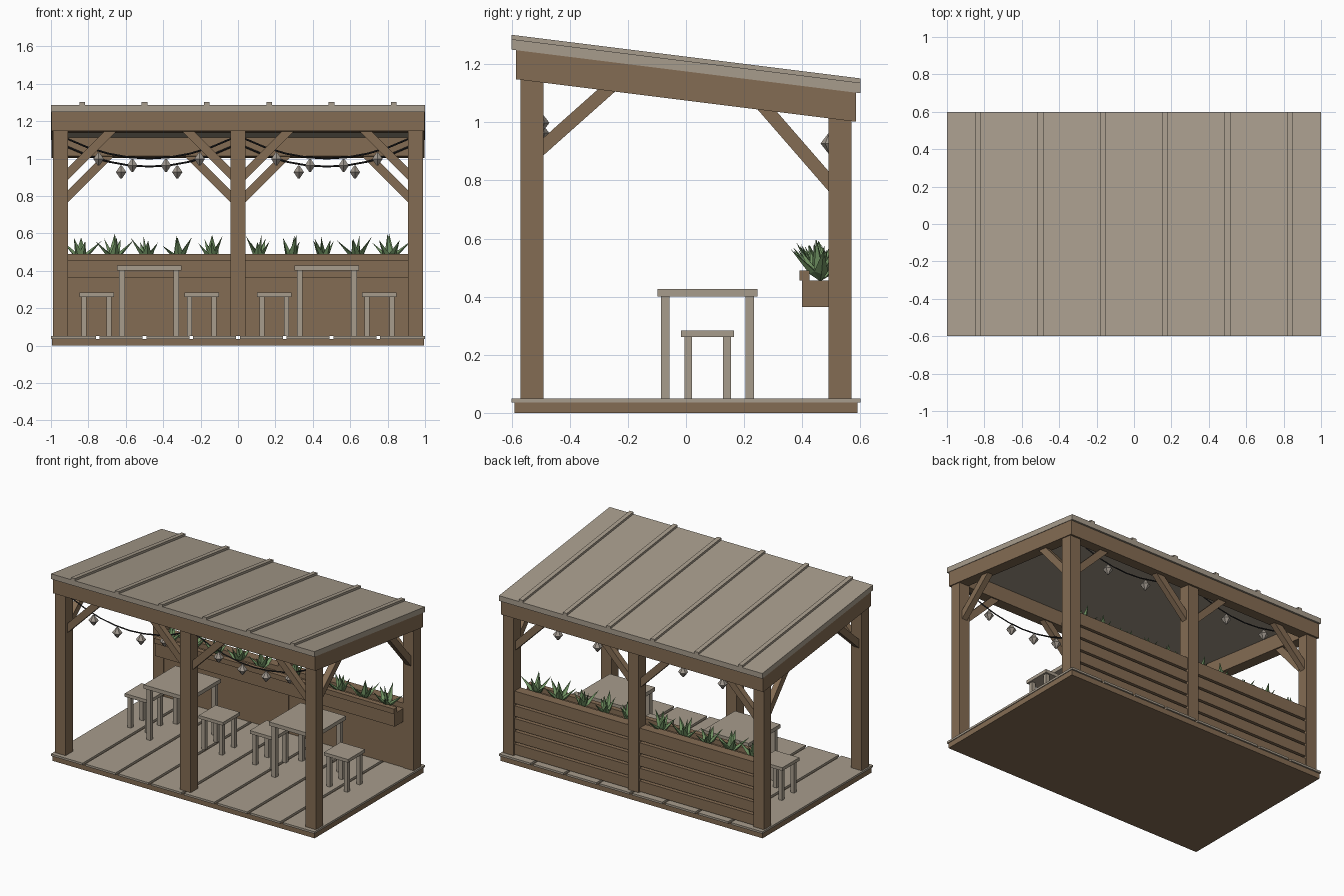
import bpy, bmesh, math, random
from mathutils import Vector, Matrix

random.seed(4)
if "Cube" in bpy.data.objects:
    bpy.data.objects.remove(bpy.data.objects["Cube"])


def material(name, rgb):
    m = bpy.data.materials.new(name)
    m.use_nodes = True
    lin = [((c / 255 + 0.055) / 1.055) ** 2.4 for c in rgb] + [1]
    m.diffuse_color = lin
    m.node_tree.nodes["Principled BSDF"].inputs["Base Color"].default_value = lin
    return m


BROWN = material("brown wood", (132, 108, 83))
GREY = material("weathered grey wood", (167, 156, 140))
GREEN = material("leaf green", (112, 146, 98))
BLACK = material("black cable", (36, 36, 38))
BULB = material("bulb grey", (160, 152, 142))
SLOPE = 0.125      # roof fall per unit of y
EAVE = 1.175       # underside of roof at y = 0


def finish(name, bm, mat):
    bmesh.ops.recalc_face_normals(bm, faces=bm.faces)
    me = bpy.data.meshes.new(name)
    bm.to_mesh(me)
    bm.free()
    me.materials.append(mat)
    ob = bpy.data.objects.new(name, me)
    bpy.context.collection.objects.link(ob)
    return ob


def add_box(bm, x, y, z, slope=0):
    """Box from (min, max) ranges, optionally sheared to follow the roof."""
    size = (x[1] - x[0], y[1] - y[0], z[1] - z[0])
    mid = Vector((sum(x) / 2, sum(y) / 2, sum(z) / 2))
    mat = Matrix.Translation(mid) @ Matrix.Diagonal((*size, 1))
    for v in bmesh.ops.create_cube(bm, size=1, matrix=mat)["verts"]:
        v.co.z -= slope * v.co.y


def boxes(name, mat, items, slope=0):
    bm = bmesh.new()
    for x, y, z in items:
        add_box(bm, x, y, z, slope)
    return finish(name, bm, mat)


def around(c, half):
    return (c - half, c + half)


# Deck
boxes("deck_base", BROWN, [((-0.995, 0.995), (-0.59, 0.59), (0, 0.036))])
planks = []
for i in range(8):
    left = -1 + i * 0.25
    planks.append((
        (left + (0.01 if i else 0), left + (0.24 if i < 7 else 0.25)),
        (-0.6, 0.6), (0.036, 0.05)))
boxes("deck_planks", GREY, planks)

# Posts
for label, y, top in (("front", -0.53, 1.2), ("back", 0.53, 1.07)):
    boxes(label + "_posts", BROWN,
          [(around(x, 0.04), around(y, 0.04), (0.05, top)) for x in (-0.95, 0, 0.95)])

# Beams follow the roof pitch
depth = (EAVE - 0.1, EAVE)
boxes("cross_beams", BROWN,
      [((-0.995, 0.995), y, depth) for y in ((-0.585, -0.5), (0.5, 0.585))], SLOPE)
boxes("side_beams", BROWN,
      [(x, (-0.583, 0.583), depth) for x in ((-0.997, -0.92), (0.92, 0.997))], SLOPE)

# Roof sheet with raised seams
boxes("roof_sheet", GREY, [((-1, 1), (-0.6, 0.6), (EAVE, EAVE + 0.036))], SLOPE)
boxes("roof_seams", GREY,
      [(around((i - 2.5) / 3, 0.015), (-0.6, 0.6), (EAVE + 0.035, EAVE + 0.051))
       for i in range(6)], SLOPE)


# Diagonal braces
def add_brace(bm, a, b):
    a, b = Vector(a), Vector(b)
    d = (b - a).normalized()
    a, b = a - d * 0.03, b + d * 0.03
    side = d.cross(Vector((0, 0, 1))).normalized()
    up = side.cross(d)
    rot = Matrix((d, side, up)).transposed().to_4x4()
    size = Matrix.Diagonal(((b - a).length, 0.04, 0.045, 1))
    bmesh.ops.create_cube(bm, size=1, matrix=Matrix.Translation((a + b) / 2) @ rot @ size)


bm = bmesh.new()
for y, low, high in ((-0.53, 0.918, 1.145), (0.53, 0.798, 1.01)):
    for post, way in ((-0.91, 1), (-0.04, -1), (0.04, 1), (0.91, -1)):
        add_brace(bm, (post, y, low), (post + way * (high - low), y, high))
for x in (-0.95, 0.95):
    add_brace(bm, (x, -0.49, 0.917), (x, -0.273, 1.11))
    add_brace(bm, (x, 0.49, 0.798), (x, 0.277, 1.043))
finish("braces", bm, BROWN)

# Back wall: thin panel with horizontal boards outside
bays = ((-0.915, -0.035), (0.035, 0.915))
boxes("wall_panel", BROWN, [(x, (0.495, 0.53), (0.05, 0.49)) for x in bays])
boxes("wall_boards", BROWN,
      [(x, (0.525, 0.56), (0.055 + i * 0.0875, 0.127 + i * 0.0875 + (i == 4) * 0.013))
       for x in bays for i in range(5)])

# Planter troughs with a front rim
trough = []
for x in ((-0.91, 0), (0, 0.91)):
    trough += [(x, (0.40, 0.495), (0.365, 0.455)),
               (x, (0.39, 0.425), (0.455, 0.49))]
boxes("planters", BROWN, trough)


# Spiky leaves
def add_leaf(bm, base, yaw, tilt, length, width):
    mat = (Matrix.Translation(base) @ Matrix.Rotation(yaw, 4, "Z")
           @ Matrix.Rotation(tilt, 4, "Y"))
    ring = [(0.012, 0), (0, width), (-0.012, 0), (0, -width)]
    verts = [bm.verts.new(mat @ Vector((x, y, length * 0.3))) for x, y in ring]
    root = bm.verts.new(mat @ Vector((0, 0, -0.01)))
    tip = bm.verts.new(mat @ Vector((0, 0, length)))
    for i in range(4):
        a, b = verts[i], verts[(i + 1) % 4]
        bm.faces.new((a, b, tip))
        bm.faces.new((b, a, root))


bm = bmesh.new()
for start in (-0.84, 0.11):
    for i in range(5):
        base = Vector((start + i * 0.175, 0.462, 0.455))
        spin = random.uniform(0, math.tau)
        add_leaf(bm, base, spin, 0.12, random.uniform(0.12, 0.15), 0.028)
        for k in range(5):
            yaw = spin + k * math.tau / 5 + random.uniform(-0.2, 0.2)
            add_leaf(bm, base, yaw, random.uniform(0.4, 0.85),
                     random.uniform(0.11, 0.16), 0.024)
finish("plants", bm, GREEN)


# Tables and stools share one builder
def furniture(name, cx, half, top, thick, leg):
    cy = 0.074
    reach = half - 0.012 - leg / 2
    parts = [(around(cx, half), around(cy, half), (top - thick, top))]
    for sx in (-1, 1):
        for sy in (-1, 1):
            parts.append((around(cx + sx * reach, leg / 2),
                          around(cy + sy * reach, leg / 2), (0.05, top - thick)))
    boxes(name, GREY, parts)


for side, cx in (("right", -0.475), ("left", 0.475)):
    furniture(side + "_table", cx, 0.172, 0.427, 0.026, 0.03)
    for place, off in (("a", -0.281), ("b", 0.281)):
        furniture(side + "_stool_" + place, cx + off, 0.092, 0.283, 0.022, 0.027)


# String lights: sagging cable and faceted bulbs
def string_lights(name, y, low, offsets):
    curve = bpy.data.curves.new(name + "_cable", "CURVE")
    curve.dimensions = "3D"
    curve.bevel_depth = 0.005
    curve.bevel_resolution = 0
    bulbs = bmesh.new()
    for cx in (-0.475, 0.475):
        line = curve.splines.new("POLY")
        line.points.add(8)
        for i, p in enumerate(line.points):
            d = (i / 4 - 1) * 0.44
            p.co = (cx + d, y, low + 0.55 * d * d, 1)
        for d in offsets:
            z = low + 0.55 * d * d - 0.042
            for r1, r2, h, dz in ((0.005, 0.032, 0.035, -0.0175), (0.032, 0.005, 0.035, 0.0175)):
                bmesh.ops.create_cone(bulbs, cap_ends=True, segments=6, radius1=r1, radius2=r2,
                                      depth=h, matrix=Matrix.Translation((cx + d, y, z + dz)))
    curve.materials.append(BLACK)
    ob = bpy.data.objects.new(name + "_cable", curve)
    bpy.context.collection.objects.link(ob)
    finish(name + "_bulbs", bulbs, BULB)


string_lights("front_lights", -0.502, 1.0, (-0.27, -0.09, 0.09, 0.27))
string_lights("back_lights", 0.495, 0.957, (-0.15, 0.15))
